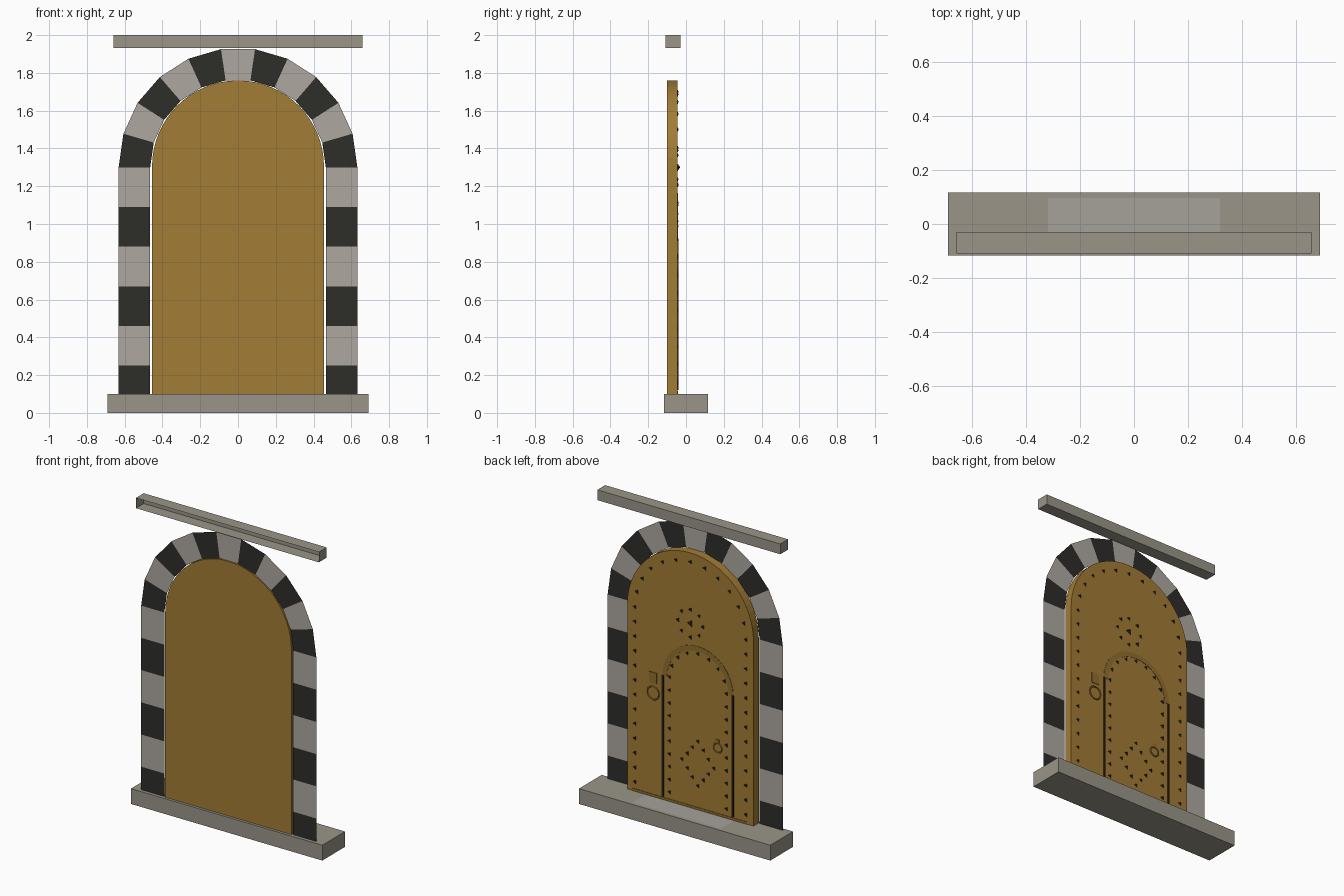
import bpy, bmesh, math
from mathutils import Vector, Matrix

if "Cube" in bpy.data.objects:
    bpy.data.objects.remove(bpy.data.objects["Cube"])


def mat(name, c):
    m = bpy.data.materials.new(name)
    m.diffuse_color = (*c, 1)
    m.use_nodes = True
    m.node_tree.nodes["Principled BSDF"].inputs["Base Color"].default_value = m.diffuse_color
    return m


STONE = mat("sill_stone", (0.32, 0.30, 0.25))
WORN = mat("worn_stone", (0.38, 0.36, 0.33))
LIGHT = mat("light_stone", (0.42, 0.39, 0.35))
DARK = mat("dark_stone", (0.027, 0.026, 0.023))
WOOD = mat("door_wood", (0.36, 0.20, 0.035))
TRIM = mat("trim_wood", (0.28, 0.155, 0.028))
IRON = mat("dark_iron", (0.02, 0.017, 0.012))
BACK = -0.045          # y of the detailed door face
WX, WS = -0.055, 0.91  # wicket centre and arch spring height


def finish(bm, name, material):
    me = bpy.data.meshes.new(name)
    bm.to_mesh(me)
    bm.free()
    me.materials.append(material)
    ob = bpy.data.objects.new(name, me)
    bpy.context.collection.objects.link(ob)
    return ob


def add_box(bm, lo, hi):
    lo, hi = Vector(lo), Vector(hi)
    m = Matrix.Translation((lo + hi) / 2) @ Matrix.Diagonal((*(hi - lo), 1))
    bmesh.ops.create_cube(bm, size=1, matrix=m)


def box(name, lo, hi, material):
    bm = bmesh.new()
    add_box(bm, lo, hi)
    return finish(bm, name, material)


def arc(cx, cz, r, n):
    return [(cx + r * math.cos(math.pi * i / n), cz + r * math.sin(math.pi * i / n))
            for i in range(n + 1)]


def add_face(bm, pts, y):
    return bm.faces.new([bm.verts.new((x, y, z)) for x, z in pts])


def extrude(bm, y1):
    r = bmesh.ops.extrude_face_region(bm, geom=bm.faces[:])
    for v in r["geom"]:
        if isinstance(v, bmesh.types.BMVert):
            v.co.y = y1
    bmesh.ops.recalc_face_normals(bm, faces=bm.faces)


# Sill with a worn patch on its top
box("sill", (-0.69, -0.117, 0), (0.69, 0.117, 0.1), STONE)
bm = bmesh.new()
bm.faces.new([bm.verts.new((x, y, 0.101)) for x, y in
              ((-0.32, -0.04), (0.32, -0.04), (0.32, 0.096), (-0.32, 0.096))])
finish(bm, "worn_step", WORN)

# Top beam, open on its front
beam = box("top_beam", (-0.66, -0.109, 1.933), (0.66, -0.029, 2.0), STONE)
bm = bmesh.new()
bm.from_mesh(beam.data)
bmesh.ops.delete(bm, geom=[f for f in bm.faces if f.calc_center_median().y < -0.1],
                 context='FACES_ONLY')
bm.to_mesh(beam.data)
bm.free()

# Flat banded surround: jamb blocks and eleven arch stones
R0, R1, SPRING, N = 0.465, 0.632, 1.30, 11
bands = [bmesh.new(), bmesh.new()]
levels = [0.1, 0.25, 0.46, 0.67, 0.88, 1.09, SPRING]
for i, (a, b) in enumerate(zip(levels, levels[1:])):
    add_face(bands[i % 2], [(R0, a), (R1, a), (R1, b), (R0, b)], -0.095)
    add_face(bands[i % 2], [(-R1, a), (-R0, a), (-R0, b), (-R1, b)], -0.095)
inner, outer = arc(0, SPRING, R0, N), arc(0, SPRING, R1, N)
for i in range(N):
    add_face(bands[i % 2], [inner[i], outer[i], outer[i + 1], inner[i + 1]], -0.095)
finish(bands[0], "dark_surround_stones", DARK)
finish(bands[1], "light_surround_stones", LIGHT)

# Arched door slab
bm = bmesh.new()
add_face(bm, [(-0.455, 0.1), (0.455, 0.1)] + arc(0, 1.305, 0.455, 32), -0.10)
extrude(bm, BACK)
finish(bm, "door_slab", WOOD)

# Wicket arch band, upright bars and bottom rail
bm = bmesh.new()
a, b = arc(WX, WS, 0.222, 16), arc(WX, WS, 0.255, 16)
va = [bm.verts.new((x, BACK, z)) for x, z in a]
vb = [bm.verts.new((x, BACK, z)) for x, z in b]
for i in range(16):
    bm.faces.new((va[i], vb[i], vb[i + 1], va[i + 1]))
extrude(bm, BACK + 0.002)
finish(bm, "wicket_arch", TRIM)
bm = bmesh.new()
for s in (-1, 1):
    x = WX + s * 0.252
    add_box(bm, (x - 0.006, BACK - 0.002, 0.12), (x + 0.006, BACK + 0.006, WS))
finish(bm, "wicket_bars", IRON)
box("bottom_rail", (-0.41, BACK - 0.002, 0.1), (0.42, BACK + 0.003, 0.115), TRIM)

# Three-sided studs: door border, wicket border, diamond, rosette
pts = arc(0, 1.30, 0.40, 12) + arc(WX, WS, 0.205, 8)
for s in (-1, 1):
    pts += [(s * 0.40, 0.16 + 0.095 * i) for i in range(12)]
    pts += [(WX + s * 0.205, 0.16 + 0.083 * i) for i in range(9)]
corners = [(0.115, 0), (0, 0.145), (-0.115, 0), (0, -0.145)]
for i in range(4):
    (x0, z0), (x1, z1) = corners[i], corners[(i + 1) % 4]
    pts += [(WX + x0 + (x1 - x0) * t / 3, 0.40 + z0 + (z1 - z0) * t / 3) for t in range(3)]
pts += [(0.09 * math.cos(k * math.pi / 4), 1.30 + 0.09 * math.sin(k * math.pi / 4))
        for k in range(8)]
bm = bmesh.new()


def stud(x, z, r, h):
    m = (Matrix.Translation((x, BACK + h / 2, z)) @ Matrix.Rotation(-math.pi / 2, 4, 'X')
         @ Matrix.Rotation(-math.pi / 2, 4, 'Z'))
    bmesh.ops.create_cone(bm, cap_ends=True, segments=3, radius1=r, radius2=0,
                          depth=h, matrix=m)


for x, z in pts:
    stud(x, z, 0.015, 0.006)
stud(0, 1.30, 0.024, 0.014)
finish(bm, "door_studs", IRON)

# Ring knockers with back plates
for name, x, z, r, pz, w, h in (("door", 0.268, 0.775, 0.042, 0.875, 0.027, 0.035),
                                ("wicket", -0.197, 0.54, 0.03, 0.58, 0.012, 0.016)):
    bpy.ops.mesh.primitive_torus_add(location=(x, BACK + 0.002, z),
                                     rotation=(math.pi / 2, 0, 0), major_segments=20,
                                     minor_segments=6, major_radius=r, minor_radius=0.005)
    ring = bpy.context.object
    ring.name = name + "_ring"
    ring.data.materials.append(TRIM)
    bpy.ops.object.shade_smooth_by_angle()
    box(name + "_ring_plate", (x - w, BACK - 0.002, pz - h), (x + w, BACK + 0.004, pz + h), TRIM)
